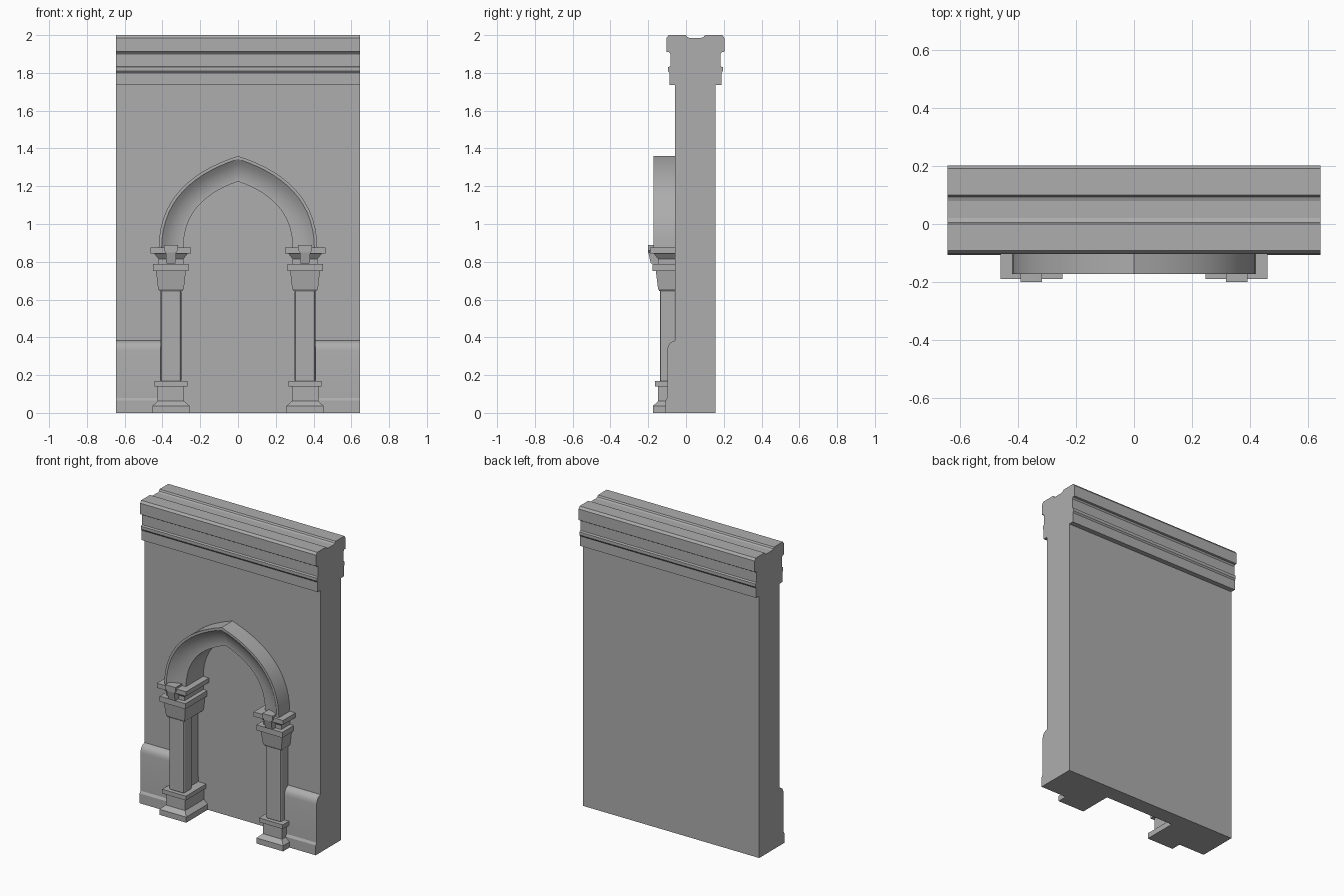
import bpy, bmesh, math
from mathutils import Vector

cube = bpy.data.objects.get("Cube")
if cube:
    bpy.data.objects.remove(cube)

stone = bpy.data.materials.new("grey_stone")
stone.use_nodes = True
GREY = (0.42, 0.42, 0.42, 1)
stone.diffuse_color = GREY
stone.node_tree.nodes["Principled BSDF"].inputs["Base Color"].default_value = GREY

HALF_WIDTH = 0.645
COLUMN_X = 0.355
NICHE_BACK = 0.05


def make(name, rings, smooth=False, closed=False):
    """Skin a list of equal-length point loops, capping both ends."""
    bm = bmesh.new()
    loops = [[bm.verts.new(p) for p in ring] for ring in rings]
    n = len(loops[0])
    for a, b in zip(loops, loops[1:]):
        for i in range(n):
            j = (i + 1) % n
            bm.faces.new((a[i], a[j], b[j], b[i]))
    bm.faces.new(loops[0])
    bm.faces.new(loops[-1])
    bmesh.ops.recalc_face_normals(bm, faces=bm.faces)
    mesh = bpy.data.meshes.new(name)
    bm.to_mesh(mesh)
    bm.free()
    mesh.materials.append(stone)
    obj = bpy.data.objects.new(name, mesh)
    bpy.context.collection.objects.link(obj)
    if smooth:
        bpy.ops.object.select_all(action='DESELECT')
        obj.select_set(True)
        bpy.context.view_layer.objects.active = obj
        bpy.ops.object.shade_smooth_by_angle(angle=math.radians(30))
    return obj


def along_x(name, profile, x0, x1, smooth=False):
    return make(name, [[(x, y, z) for y, z in profile] for x in (x0, x1)], smooth)


def stack(name, cx, levels, back):
    """Rectangular tiers: each level is (height, half width, front y)."""
    return make(name, [[(cx - h, f, z), (cx + h, f, z), (cx + h, back, z), (cx - h, back, z)]
                       for z, h, f in levels])


def bezier(a, b, c, d, steps=14):
    a, b, c, d = map(Vector, (a, b, c, d))
    out = []
    for i in range(steps + 1):
        t = i / steps
        s = 1 - t
        out.append(a * s**3 + b * 3 * s * s * t + c * 3 * s * t * t + d * t**3)
    return out


def both_sides(half):
    """Mirror a half curve that ends on the centre line."""
    return half + [Vector((-p.x, p.y)) for p in reversed(half[:-1])]


outer = both_sides(bezier((0.42, 0.87), (0.42, 1.13), (0.25, 1.28), (0, 1.36)))
inner = both_sides(bezier((0.29, 0.87), (0.29, 1.07), (0.16, 1.17), (0, 1.225)))

# Wall with a skirting on the front face
wall = along_x("wall", [
    (-0.108, 0), (-0.108, 0.065), (-0.099, 0.08), (-0.099, 0.33), (-0.096, 0.35),
    (-0.088, 0.366), (-0.075, 0.376), (-0.058, 0.383), (-0.058, 1.76),
    (0.155, 1.76), (0.155, 0)], -HALF_WIDTH, HALF_WIDTH, True)

# Arched niche cut into the wall
arch_line = [o.lerp(i, 0.7) for o, i in zip(outer, inner)]
opening = [Vector((0.325, -0.1))] + arch_line + [Vector((-0.325, -0.1))]
cutter = make("niche_cutter", [[(p.x, y, p.y) for p in opening] for y in (-0.4, NICHE_BACK)])
cut = wall.modifiers.new("niche", 'BOOLEAN')
cut.operation = 'DIFFERENCE'
cut.solver = 'EXACT'
cut.object = cutter
bpy.ops.object.select_all(action='DESELECT')
bpy.context.view_layer.objects.active = wall
wall.select_set(True)
bpy.ops.object.modifier_apply(modifier=cut.name)
bpy.data.objects.remove(cutter)

# Moulded cornice, the same on front and back
front = [(-0.088, 1.735), (-0.088, 1.8), (-0.095, 1.81), (-0.095, 1.83), (-0.083, 1.835),
         (-0.083, 1.9), (-0.09, 1.91), (-0.103, 1.912), (-0.103, 1.985), (-0.092, 2),
         (0, 2), (0.006, 1.99), (0.02, 1.985)]
cornice = front + [(0.1 - y, z) for y, z in reversed(front)]
along_x("cornice", cornice, -HALF_WIDTH, HALF_WIDTH)

# Pointed arch with a hollow moulded face
section = [(0, NICHE_BACK), (0, -0.172), (0.12, -0.172), (0.3, -0.155), (0.5, -0.142),
           (0.7, -0.134), (0.9, -0.13), (1, -0.13), (1, NICHE_BACK)]
rings = []
for o, i in zip(outer, inner):
    points = [(o.lerp(i, u), y) for u, y in section]
    rings.append([(p.x, y, p.y) for p, y in points])
make("arch", rings, True)

# Columns on both sides
for side, cx in (("left", COLUMN_X), ("right", -COLUMN_X)):
    stack(side + "_base", cx, [
        (0, 0.098, -0.175), (0.037, 0.098, -0.175), (0.062, 0.07, -0.147),
        (0.14, 0.07, -0.147), (0.14, 0.087, -0.163), (0.168, 0.087, -0.163)], NICHE_BACK)
    shaft = stack(side + "_shaft", cx, [(0.16, 0.055, -0.138), (0.655, 0.055, -0.138)], -0.05)
    bevel = shaft.modifiers.new("rounded_corners", 'BEVEL')
    bevel.width = 0.013
    bevel.segments = 2
    stack(side + "_capital", cx, [
        (0.645, 0.06, -0.142), (0.657, 0.068, -0.148), (0.752, 0.079, -0.16),
        (0.752, 0.094, -0.178), (0.788, 0.094, -0.178), (0.788, 0.066, -0.148),
        (0.815, 0.066, -0.148), (0.845, 0.09, -0.172), (0.845, 0.107, -0.19),
        (0.875, 0.107, -0.19)], NICHE_BACK)
    stack(side + "_capital_keyblock", cx, [
        (0.79, 0.024, -0.186), (0.85, 0.028, -0.2), (0.86, 0.037, -0.2),
        (0.888, 0.037, -0.2)], -0.12)
